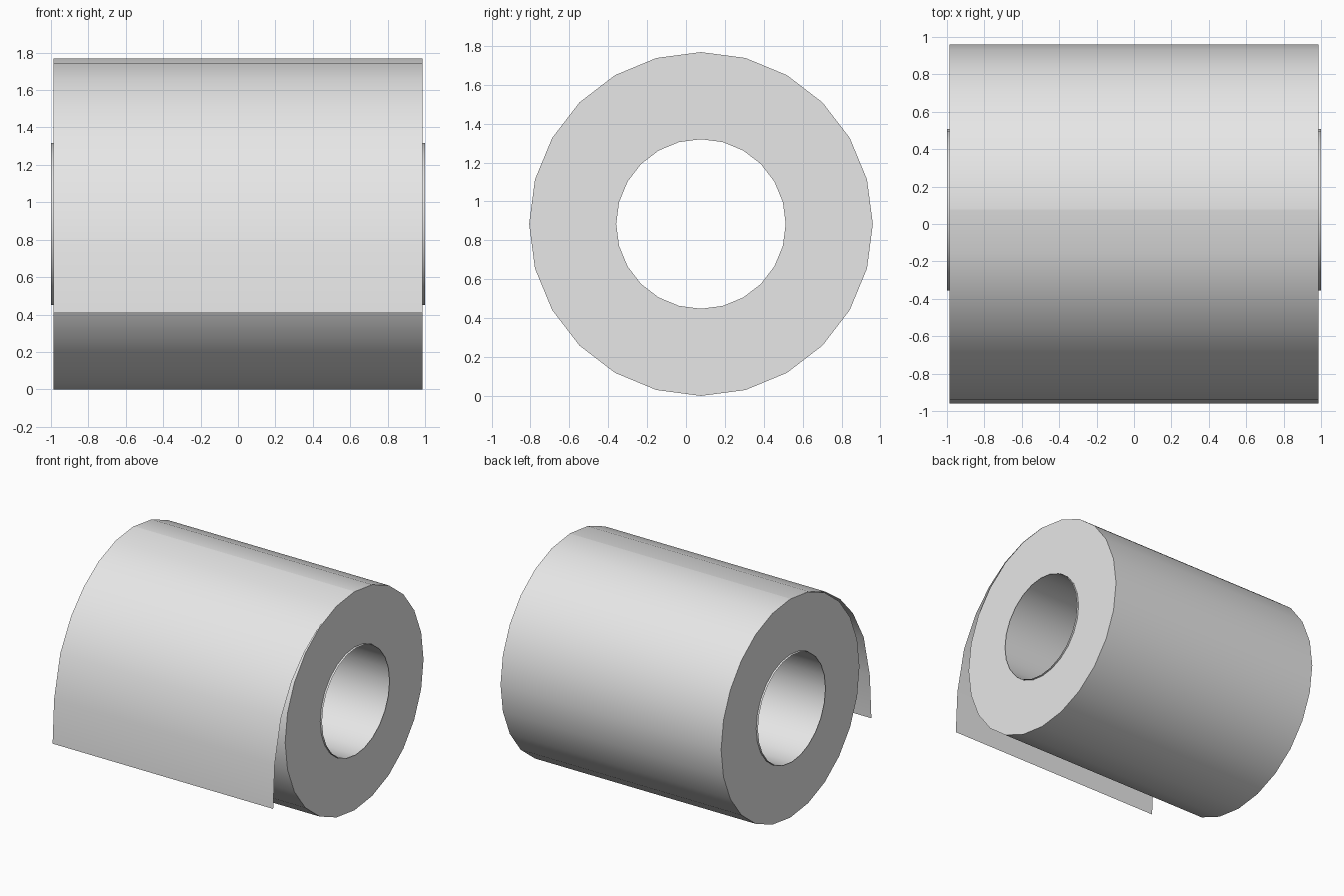
import bpy, bmesh
from math import sin, cos, radians, tau

cube = bpy.data.objects.get("Cube")
if cube:
    bpy.data.objects.remove(cube, do_unlink=True)

CY, CZ = 0.077, 0.884      # roll axis
RADIUS, HOLE = 0.884, 0.436
HALF = 0.987               # half width of the paper
SIDES = 24

paper = bpy.data.materials.new("white_paper")
paper.use_nodes = True
paper.diffuse_color = (0.8, 0.8, 0.8, 1)
paper.node_tree.nodes["Principled BSDF"].inputs["Base Color"].default_value = (0.8, 0.8, 0.8, 1)


def grid_object(name, rows, close_rows=False, close_cols=False):
    """Skin a list of point rows with quads and shade it smooth."""
    bm = bmesh.new()
    grid = [[bm.verts.new(p) for p in row] for row in rows]
    n, m = len(grid), len(grid[0])
    for i in range(n if close_rows else n - 1):
        for j in range(m if close_cols else m - 1):
            a, b = grid[i], grid[(i + 1) % n]
            k = (j + 1) % m
            bm.faces.new((a[j], a[k], b[k], b[j]))
    if close_rows and close_cols:
        bmesh.ops.recalc_face_normals(bm, faces=bm.faces)
    mesh = bpy.data.meshes.new(name)
    bm.to_mesh(mesh)
    bm.free()
    mesh.materials.append(paper)
    obj = bpy.data.objects.new(name, mesh)
    bpy.context.collection.objects.link(obj)
    bpy.ops.object.select_all(action='DESELECT')
    obj.select_set(True)
    bpy.context.view_layer.objects.active = obj
    bpy.ops.object.shade_smooth_by_angle(angle=radians(35))
    return obj


def ring(x, r):
    """Circle of points around the roll axis."""
    return [(x, CY + r * sin(tau * i / SIDES), CZ + r * cos(tau * i / SIDES))
            for i in range(SIDES)]


# Wound paper: a thick hollow cylinder
grid_object("paper_roll",
            [ring(-HALF, HOLE), ring(-HALF, RADIUS), ring(HALF, RADIUS), ring(HALF, HOLE)],
            close_rows=True, close_cols=True)

# Core: thin open tube poking slightly out of both ends
grid_object("core_tube", [ring(1, 0.432), ring(-1, 0.432)], close_cols=True)

# Loose sheet: leaves the top of the roll and hangs down the front
path = [(0, 0.886), (15, 0.888), (30, 0.893), (45, 0.903), (60, 0.925),
        (77, 0.963), (97, 1.025), (114.7, 1.141)]   # angle from top, distance
rows = [[(x, CY - r * sin(radians(a)), CZ + r * cos(radians(a))) for x in (HALF, -HALF)]
        for a, r in path]
grid_object("loose_sheet", rows)
